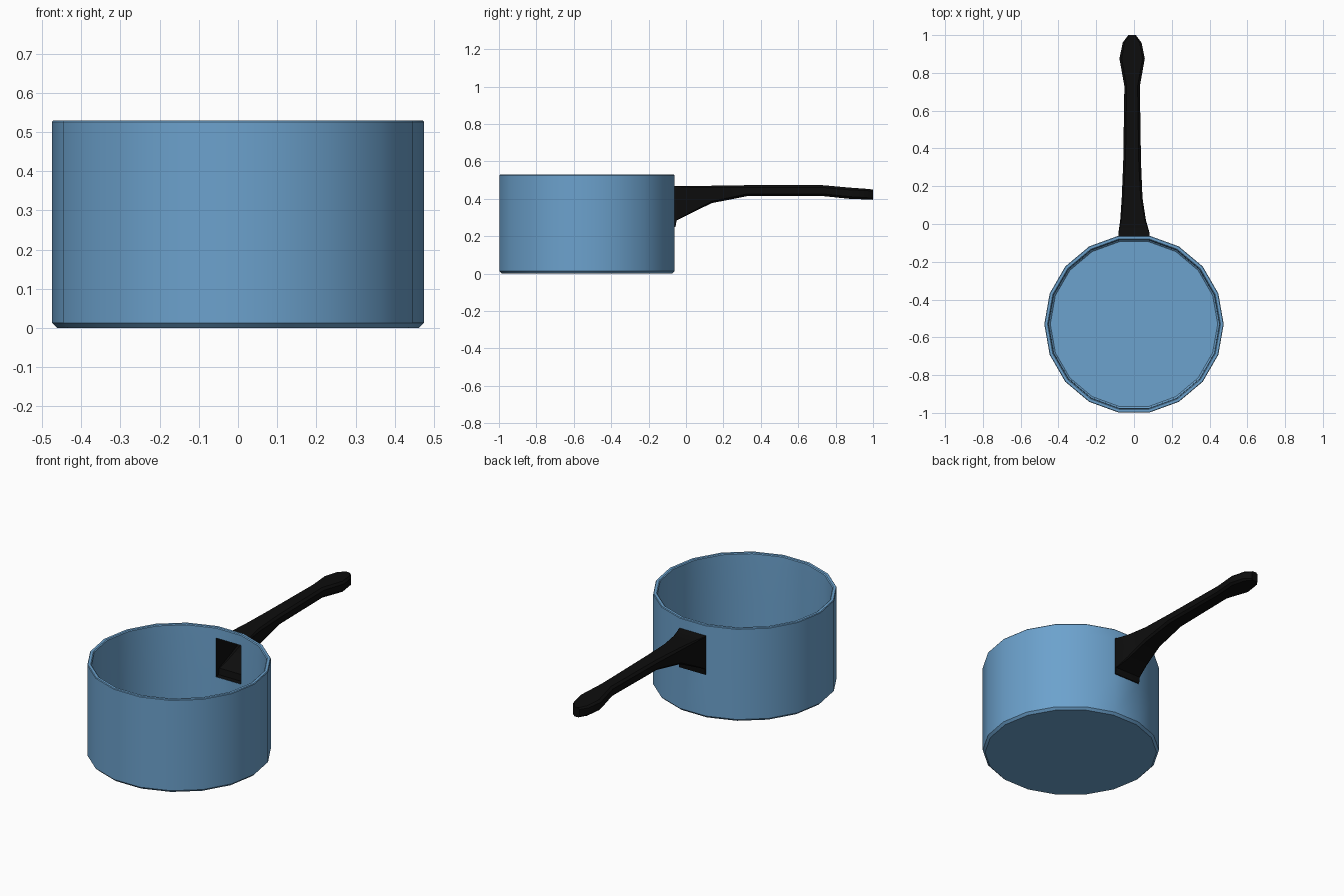
import bpy, bmesh, math

cube = bpy.data.objects.get("Cube")
if cube:
    bpy.data.objects.remove(cube, do_unlink=True)


def make_material(name, color, roughness):
    m = bpy.data.materials.new(name)
    m.use_nodes = True
    m.diffuse_color = (*color, 1)
    bsdf = m.node_tree.nodes["Principled BSDF"]
    bsdf.inputs["Base Color"].default_value = (*color, 1)
    bsdf.inputs["Roughness"].default_value = roughness
    return m


def bridge(bm, a, b):
    """Join two closed rings of vertices with quads."""
    n = len(a)
    return [bm.faces.new((a[i], a[(i + 1) % n], b[(i + 1) % n], b[i]))
            for i in range(n)]


def finish(bm, name, material, angle):
    bmesh.ops.recalc_face_normals(bm, faces=bm.faces)
    mesh = bpy.data.meshes.new(name)
    bm.to_mesh(mesh)
    bm.free()
    mesh.materials.append(material)
    obj = bpy.data.objects.new(name, mesh)
    bpy.context.collection.objects.link(obj)
    bpy.ops.object.select_all(action='DESELECT')
    obj.select_set(True)
    bpy.context.view_layer.objects.active = obj
    bpy.ops.object.shade_smooth_by_angle(angle=math.radians(angle))
    return obj


blue = make_material("blue_enamel", (0.15, 0.36, 0.61), 0.5)
black = make_material("black_plastic", (0.004, 0.004, 0.004), 0.6)

# Pot: faceted shell turned from a wall profile, outside then inside
SIDES = 18
CENTRE_Y = -0.53
HOLE_LOW, HOLE_HIGH = 0.25, 0.47
profile = [(0.462, 0), (0.475, 0.013), (0.475, HOLE_LOW), (0.475, HOLE_HIGH),
           (0.475, 0.526), (0.472, 0.53), (0.458, 0.53), (0.453, 0.526),
           (0.452, HOLE_HIGH), (0.451, HOLE_LOW), (0.45, 0.035), (0.443, 0.028)]
bm = bmesh.new()
rings = []
for r, z in profile:
    rings.append([bm.verts.new((r * math.cos(math.tau * i / SIDES),
                                CENTRE_Y + r * math.sin(math.tau * i / SIDES), z))
                  for i in range(SIDES)])
for a, b in zip(rings, rings[1:]):
    bridge(bm, a, b)
bm.faces.new(rings[0])
bm.faces.new(rings[-1])
bmesh.ops.recalc_face_normals(bm, faces=bm.faces)

# Opening in the back panel where the handle is seated
opening = []
for f in bm.faces:
    c = f.calc_center_median()
    if abs(c.x) < 0.01 and c.y > -0.1 and HOLE_LOW < c.z < HOLE_HIGH:
        opening.append(f)
bmesh.ops.delete(bm, geom=opening, context='FACES')
finish(bm, "pot", blue, 30)

# Handle: hollow loft (y, centre x, half width, top, bottom, chamfer)
sections = [(-0.085, 0, 0.078, 0.47, 0.25, 0.001),
            (-0.056, 0, 0.083, 0.47, 0.25, 0.001),
            (-0.05, 0, 0.083, 0.468, 0.285, 0.002),
            (0.02, -0.005, 0.068, 0.468, 0.32, 0.006),
            (0.137, -0.01, 0.055, 0.47, 0.377, 0.01),
            (0.33, -0.01, 0.047, 0.473, 0.415, 0.012),
            (0.73, -0.01, 0.041, 0.473, 0.415, 0.012),
            (0.875, -0.01, 0.067, 0.46, 0.40, 0.012),
            (0.96, -0.01, 0.05, 0.454, 0.397, 0.01),
            (1.0, -0.01, 0.02, 0.45, 0.395, 0.008)]
bm = bmesh.new()
rings = []
for y, cx, w, top, bot, c in sections:
    outline = [(w, bot + c), (w, top - c), (w - c, top), (c - w, top),
               (-w, top - c), (-w, bot + c), (c - w, bot), (w - c, bot)]
    rings.append([bm.verts.new((cx + x, y, z)) for x, z in outline])
for a, b in zip(rings, rings[1:]):
    bridge(bm, a, b)
bm.faces.new(rings[-1])
finish(bm, "handle", black, 30)
